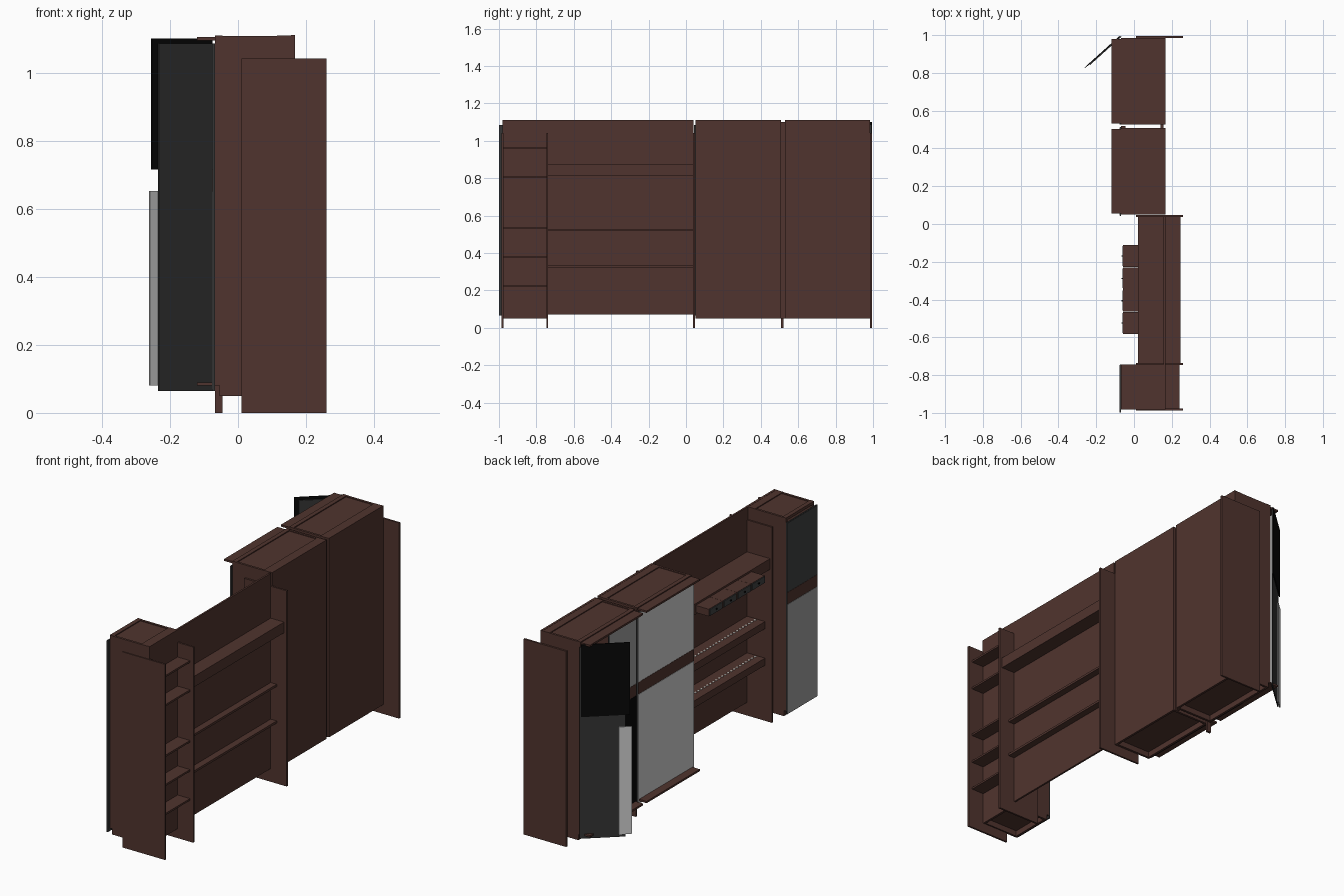
import bpy, bmesh, math
from mathutils import Matrix

if "Cube" in bpy.data.objects:
    bpy.data.objects.remove(bpy.data.objects["Cube"])


def mat(name, rgb):
    m = bpy.data.materials.new(name)
    lin = [(c / 255 / 12.92) if c < 10 else ((c / 255 + 0.055) / 1.055) ** 2.4 for c in rgb]
    m.diffuse_color = (*lin, 1)
    m.use_nodes = True
    m.node_tree.nodes["Principled BSDF"].inputs["Base Color"].default_value = m.diffuse_color
    return m


brown = mat("walnut_brown", (80, 52, 46))
grey = mat("light_grey", (208, 208, 208))
slate = mat("mid_grey", (158, 158, 158))
dark = mat("dark_grey", (53, 53, 53))
charcoal = mat("charcoal", (62, 64, 65))
black = mat("black", (8, 8, 8))
glow = mat("white", (255, 250, 240))


def boxes(name, items, m, matrix=None):
    """One object made of axis-aligned boxes (x0, x1, y0, y1, z0, z1)."""
    bm = bmesh.new()
    for x0, x1, y0, y1, z0, z1 in items:
        t = Matrix.Translation(((x0 + x1) / 2, (y0 + y1) / 2, (z0 + z1) / 2))
        s = Matrix.Diagonal((x1 - x0, y1 - y0, z1 - z0, 1))
        bmesh.ops.create_cube(bm, size=1, matrix=t @ s)
    me = bpy.data.meshes.new(name)
    bm.to_mesh(me)
    bm.free()
    me.materials.append(m)
    ob = bpy.data.objects.new(name, me)
    bpy.context.collection.objects.link(ob)
    if matrix:
        ob.matrix_world = matrix
    return ob


T = 0.012
BACK = 0.167

# Divider panels standing on the floor
for i, y in enumerate((-0.987, -0.747, 0.038, 0.985)):
    boxes(f"divider_panel_{i}", [(0.01, 0.26, y, y + 0.01, 0, 1.042)], brown)


# Cabinet carcass: sides, back, bottom, top and a plinth frame open below
def cabinet(name, y0, y1, x_out):
    boxes(name + "_sides", [(-0.068, BACK, y0, y0 + T, 0.08, 1.108),
                            (-0.068, BACK, y1 - T, y1, 0.08, 1.108)], brown)
    boxes(name + "_back", [(BACK - T, BACK, y0, y1, 0.05, 1.11)], brown)
    boxes(name + "_bottom", [(x_out, BACK - T, y0 + 0.005, y1 - 0.005, 0.08, 0.09)], brown)
    boxes(name + "_top", [(x_out, BACK - T, y0 + 0.005, y1 - 0.005, 1.094, 1.104)], brown)
    boxes(name + "_top_rails", [(0.115, BACK - T, y0, y1, 1.10, 1.109),
                                (-0.068, -0.045, y0, y1, 1.10, 1.109)], brown)
    boxes(name + "_plinth", [(-0.055, -0.043, y0, y1, 0.05, 0.08),
                             (-0.055, BACK, y0, y0 + T, 0.05, 0.08),
                             (-0.055, BACK, y1 - T, y1, 0.05, 0.08)], brown)


cabinet("narrow_cabinet", -0.982, -0.745, -0.068)
cabinet("wide_cabinet_a", 0.05, 0.508, -0.12)
cabinet("wide_cabinet_b", 0.528, 0.985, -0.12)
boxes("filler_post", [(-0.068, -0.045, 0.508, 0.52, 0, 1.1)], brown)
boxes("back_filler", [(0.14, 0.156, 0.508, 0.528, 0.05, 1.1)], brown)
boxes("inner_shelves", [(-0.05, BACK - T, 0.54, 0.973, z, z + T) for z in (0.33, 0.6, 0.85)], brown)

# Small open shelves on the reverse of the narrow cabinet
boxes("rear_shelves", [(BACK, 0.24, -0.977, -0.747, z, z + 0.01)
                       for z in (0.22, 0.375, 0.53, 0.80, 0.955)], brown)

# Middle section: thin wall with shelves passing through, deeper lip on the door side
boxes("middle_wall", [(0.156, 0.166, -0.745, 0.04, 0.07, 1.11)], brown)
for z in (0.334, 0.529):
    boxes("middle_shelf", [(0.05, 0.202, -0.737, 0.038, z - 0.012, z)], brown)
    boxes("shelf_lip", [(0.05, 0.06, -0.737, 0.038, z - 0.038, z)], brown)
    boxes("shelf_lights", [(0.093, 0.103, -0.725 + i * 0.025, -0.715 + i * 0.025, z, z + 0.003)
                           for i in range(30)], glow)

# Long drawer housing
boxes("drawer_housing", [(0.02, 0.245, -0.737, 0.038, 0.862, 0.872),
                         (0.02, 0.245, -0.737, 0.038, 0.815, 0.823),
                         (0.237, 0.245, -0.737, 0.038, 0.82, 0.865),
                         (0.02, 0.03, -0.737, -0.58, 0.82, 0.865),
                         (0.02, 0.03, -0.112, 0.038, 0.82, 0.865)], brown)

# Row of pulled-out drawers with dark fronts
for i in range(4):
    y = -0.582 + i * 0.118
    boxes(f"drawer_{i}", [(-0.057, 0.15, y, y + 0.117, 0.824, 0.862)], brown)
    boxes(f"drawer_front_{i}", [(-0.061, -0.057, y + 0.006, y + 0.111, 0.826, 0.860)], charcoal)
    boxes(f"drawer_knob_{i}", [(-0.066, -0.061, y + 0.055, y + 0.061, 0.84, 0.847)], black)


# Door: dark backing with upper plate, wooden band and lower plate
def door(name, y0, y1, upper, lower):
    boxes(name + "_backing", [(-0.075, -0.068, y0, y1, 0.065, 1.085)], dark)
    e = 0.002
    boxes(name + "_upper", [(-0.0765, -0.075, y0 + e, y1 - e, 0.715, 1.083)], upper)
    boxes(name + "_band", [(-0.0765, -0.075, y0 + e, y1 - e, 0.652, 0.714)], brown)
    boxes(name + "_lower", [(-0.0765, -0.075, y0 + e, y1 - e, 0.068, 0.65)], lower)


door("narrow_door", -0.999, -0.745, charcoal, slate)
door("wide_door", 0.042, 0.513, grey, grey)
door("half_door", 0.526, 0.755, slate, black)

# Open door swung out on its hinge at the far end (local -y runs along the door)
swing = Matrix.Translation((-0.07, 0.995, 0)) @ Matrix.Rotation(math.radians(-48), 4, 'Z')
boxes("open_door_backing", [(0, 0.005, -0.222, 0, 0.065, 1.085)], dark, swing)
boxes("open_door_upper", [(-0.005, 0, -0.245, -0.006, 0.715, 1.10)], black, swing)
boxes("open_door_lower", [(-0.005, 0, -0.253, -0.19, 0.08, 0.652)], grey, swing)
